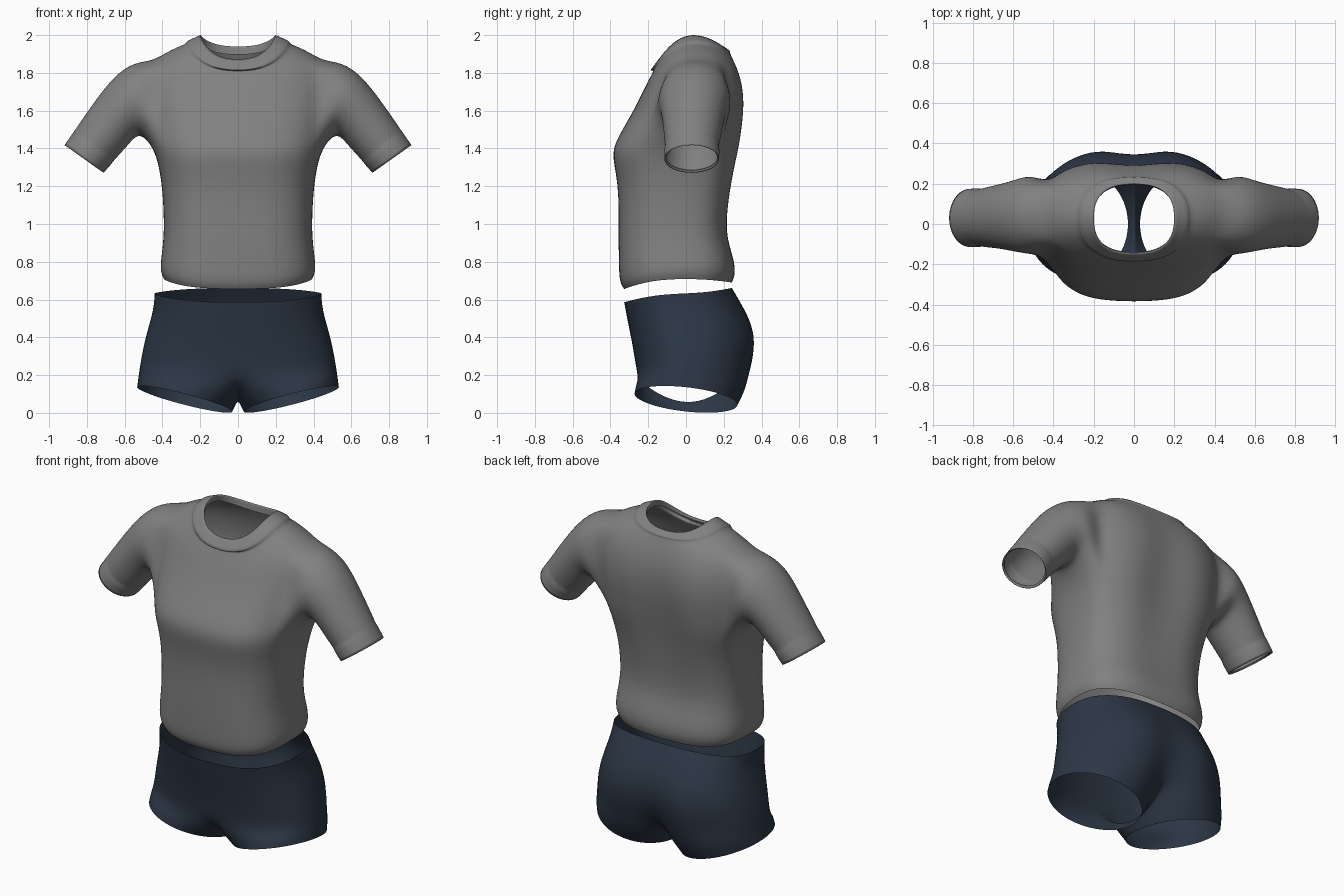
import bpy, bmesh, math
from mathutils import Vector

if "Cube" in bpy.data.objects:
    bpy.data.objects.remove(bpy.data.objects["Cube"])

N = 24  # points in each body ring


def material(name, rgb):
    m = bpy.data.materials.new(name)
    m.diffuse_color = (*rgb, 1)
    m.use_nodes = True
    m.node_tree.nodes["Principled BSDF"].inputs["Base Color"].default_value = m.diffuse_color
    return m


def ring(bm, zf, zs, zb, hw, yf, yb, n, dent=0.0, yc=0.0):
    """Boxy closed ring: index 0 at +x, N/4 at the back, 3N/4 at the front."""
    verts = []
    for i in range(N):
        a = 2 * math.pi * i / N
        c, s = math.cos(a), math.sin(a)
        x = hw * math.copysign(abs(c) ** (2 / n), c)
        w = abs(s) ** (2 / n)
        end_y, end_z = (yb, zb) if s > 0 else (yf, zf)
        y = yc + (end_y - yc) * w
        if s > 0:
            y -= dent * math.exp(-(x / 0.1) ** 2)  # groove down the back
        verts.append(bm.verts.new((x, y, zs + (end_z - zs) * abs(s) ** 1.5)))
    return verts


def loft(bm, a, b, skip=()):
    n = len(a)
    for i in range(n):
        if i not in skip:
            j = (i + 1) % n
            bm.faces.new((a[i], a[j], b[j], b[i]))


def crease(bm, verts, value):
    layer = bm.edges.layers.float.get("crease_edge") or bm.edges.layers.float.new("crease_edge")
    for i, v in enumerate(verts):
        e = bm.edges.get((v, verts[(i + 1) % len(verts)]))
        if e:
            e[layer] = value


def finish(bm, name, mat):
    bmesh.ops.recalc_face_normals(bm, faces=bm.faces)
    me = bpy.data.meshes.new(name)
    bm.to_mesh(me)
    bm.free()
    me.materials.append(mat)
    ob = bpy.data.objects.new(name, me)
    bpy.context.collection.objects.link(ob)
    sub = ob.modifiers.new("smooth", 'SUBSURF')
    sub.levels = sub.render_levels = 2
    for p in me.polygons:
        p.use_smooth = True
    return ob


# ---- shirt: body rings from hem to collar
# z front, z side, z back, half width, y front, y back, boxiness, groove, y middle
BODY = [
    (.655, .71, .69, .395, -.330, .245, 2.8, .00, -.03),
    (.69, .75, .735, .415, -.355, .265, 2.8, .00, -.03),
    (.80, .82, .82, .410, -.358, .262, 2.8, .01, -.03),
    (.95, .95, .95, .392, -.360, .215, 2.8, .01, -.03),
    (1.15, 1.15, 1.15, .400, -.358, .240, 2.8, .02, -.02),
    (1.28, 1.27, 1.28, .415, -.375, .265, 2.9, .03, 0),
    (1.39, 1.38, 1.40, .440, -.398, .293, 3.0, .04, .02),
    (1.49, 1.49, 1.50, .460, -.345, .310, 2.8, .04, .03),
    (1.60, 1.61, 1.62, .475, -.280, .324, 2.7, .04, .04),
    (1.69, 1.74, 1.73, .480, -.235, .315, 2.6, .03, .05),
    (1.76, 1.865, 1.82, .455, -.200, .285, 2.5, .02, .05),
    (1.79, 1.92, 1.875, .370, -.183, .255, 2.5, .01, .04),
    (1.808, 1.955, 1.905, .285, -.175, .235, 2.5, 0, .03),
    (1.812, 1.975, 1.915, .268, -.190, .235, 2.5, 0, .03),
    (1.872, 2.005, 1.940, .200, -.145, .200, 2.5, 0, .03),
    (1.855, 1.965, 1.895, .205, -.140, .195, 2.5, 0, .03),
]
LO, HI, K = 6, 10, 2  # armhole ring range and columns each side of the flank

bm = bmesh.new()
rings = [ring(bm, *r) for r in BODY]
flank = [i % N for c in (0, N // 2) for i in range(c - K, c + K)]
for k in range(len(rings) - 1):
    loft(bm, rings[k], rings[k + 1], flank if LO <= k < HI else ())
crease(bm, rings[12], .7)
crease(bm, rings[13], .6)
crease(bm, rings[14], .7)

# ---- sleeves grown from the armholes
# top x, top z, bottom x, bottom z, y front, y back
SLEEVE = [
    (.55, 1.862, .490, 1.455, -.155, .250),
    (.655, 1.79, .535, 1.470, -.140, .220),
    (.755, 1.66, .580, 1.415, -.125, .200),
    (.845, 1.53, .640, 1.350, -.118, .182),
    (.868, 1.495, .658, 1.330, -.112, .175),
    (.878, 1.482, .668, 1.315, -.120, .182),
    (.922, 1.418, .710, 1.268, -.118, .178),
    (.908, 1.422, .716, 1.284, -.108, .168),
]
for side in (1, -1):
    def at(k, j):
        # j runs front (-K) to back (+K) on either flank
        return rings[k][j % N if side > 0 else (N // 2 - j) % N]
    hole = [at((LO + HI) // 2, K)]
    hole += [at(k, K) for k in range((LO + HI) // 2 + 1, HI + 1)]
    hole += [at(HI, j) for j in range(K - 1, -K - 1, -1)]
    hole += [at(k, -K) for k in range(HI - 1, LO - 1, -1)]
    hole += [at(LO, j) for j in range(-K + 1, K + 1)]
    hole += [at(k, K) for k in range(LO + 1, (LO + HI) // 2)]
    prev = hole
    for tx, tz, bx, bz, yf, yb in SLEEVE:
        cur = []
        for i in range(len(hole)):
            a = 2 * math.pi * i / len(hole)
            s, c = math.sin(a), math.cos(a)
            cur.append(bm.verts.new((side * ((tx + bx) / 2 + (tx - bx) / 2 * s),
                                     (yf + yb) / 2 + (yb - yf) / 2 * c,
                                     (tz + bz) / 2 + (tz - bz) / 2 * s)))
        loft(bm, prev, cur)
        prev = cur
        if tx == .922:
            crease(bm, cur, .8)
finish(bm, "shirt", material("grey cloth", (.22, .22, .22)))

# ---- shorts: hip rings from waist to leg split
HIPS = [
    (.585, .632, .662, .445, -.330, .245, 2.5, .00, -.02),
    (.52, .55, .57, .450, -.318, .315, 2.4, .02, -.02),
    (.43, .45, .46, .480, -.300, .378, 2.3, .04, 0),
    (.32, .34, .34, .508, -.278, .395, 2.3, .06, 0),
    (.20, .24, .20, .525, -.262, .365, 2.3, .10, 0),
]
bm = bmesh.new()
rings = [ring(bm, *r) for r in HIPS]
for a, b in zip(rings, rings[1:]):
    loft(bm, a, b)

# ---- crotch seam and leg openings
seam = [bm.verts.new(p) for p in ((0, .14, .09), (0, 0, .055), (0, -.14, .10))]
for side in (1, -1):
    half = [rings[-1][j % N if side > 0 else (N // 2 - j) % N]
            for j in range(-N // 4, N // 4 + 1)]
    top = half + seam
    angles = [-140 + 280 * k / (N // 2) for k in range(N // 2 + 1)] + [160, 180, 200]
    hem = []
    for d in angles:
        c, s = math.cos(math.radians(d)), math.sin(math.radians(d))
        hem.append(Vector((side * (.283 + .258 * c), .28 * s,
                           .072 + .066 * c - .03 * s)))
    mid = []
    for v, h in zip(top, hem):
        p = v.co.lerp(h, .5)
        p.y += .015 * math.copysign(1, p.y) if abs(p.y) > .15 else 0
        mid.append(bm.verts.new(p))
    low = [bm.verts.new(h) for h in hem]
    loft(bm, top, mid)
    loft(bm, mid, low)
finish(bm, "shorts", material("navy cloth", (.025, .038, .06)))
